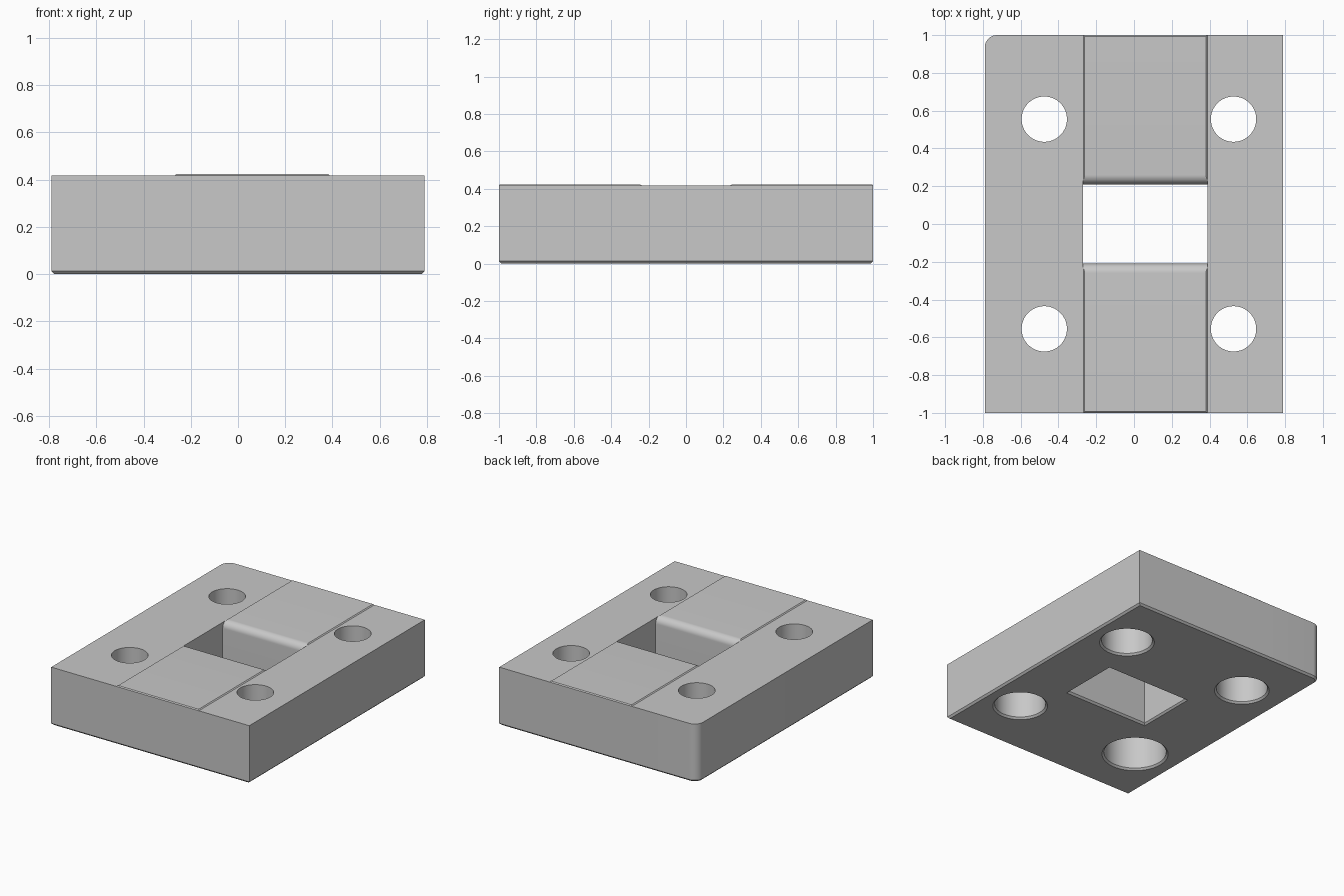
import bpy, bmesh, math

if "Cube" in bpy.data.objects:
    bpy.data.objects.remove(bpy.data.objects["Cube"])

H, PAD_Z, CH = 0.418, 0.4245, 0.013       # plate height, raised strip height, bottom chamfer
X, Y, R = 0.79, 1.0, 0.065                # half width, half depth, rounded corner radius
XL, XR = -0.268, 0.388                    # raised strip sides
SEG = 64

grey = bpy.data.materials.new("plain grey")
grey.diffuse_color = (0.58, 0.58, 0.58, 1)
grey.use_nodes = True
grey.node_tree.nodes["Principled BSDF"].inputs["Base Color"].default_value = grey.diffuse_color


def make_object(name, bm):
    bmesh.ops.recalc_face_normals(bm, faces=bm.faces)
    mesh = bpy.data.meshes.new(name)
    bm.to_mesh(mesh)
    bm.free()
    mesh.materials.append(grey)
    obj = bpy.data.objects.new(name, mesh)
    bpy.context.collection.objects.link(obj)
    return obj


def loft(bm, rings, caps=(True, True)):
    """Skin a list of equal-length point rings; returns the vertex rings."""
    vs = [[bm.verts.new(p) for p in ring] for ring in rings]
    n = len(vs[0])
    for a, b in zip(vs, vs[1:]):
        for i in range(n):
            j = (i + 1) % n
            bm.faces.new((a[i], a[j], b[j], b[i]))
    if caps[0]:
        bm.faces.new(vs[0][::-1])
    if caps[1]:
        bm.faces.new(vs[-1])
    return vs


def outline(d, z):
    """Plate outline inset by d, with one rounded back left corner."""
    x, y = X - d, Y - d
    pts = [(-x, -y), (XL, -y), (XR, -y), (x, -y), (x, y), (XR, y), (XL, y)]
    r = R - d
    for i in range(13):
        a = math.pi / 2 * (1 + i / 12)
        pts.append((-X + R + r * math.cos(a), Y - R + r * math.sin(a)))
    return [(px, py, z) for px, py in pts]


# Plate with chamfered underside and a slightly raised centre strip
bm = bmesh.new()
t = loft(bm, [outline(CH, 0), outline(0, CH), outline(0, H)], (True, False))[-1]
bm.faces.new([t[0], t[1], t[6]] + t[7:])
bm.faces.new(t[2:6])
e = 0.007
base = [t[1], t[2], t[5], t[6]]
top = [bm.verts.new(p) for p in ((XL + e, -Y + e, PAD_Z), (XR - e, -Y + e, PAD_Z),
                                 (XR - e, Y - e, PAD_Z), (XL + e, Y - e, PAD_Z))]
for i in range(4):
    j = (i + 1) % 4
    bm.faces.new((base[i], base[j], top[j], top[i]))
bm.faces.new(top)
plate = make_object("plate", bm)

cutters = []

# Window cutter: profile across y with rounded upper lips
WY, LIP = 0.21, 0.05
half = [(WY, -0.1)]
for i in range(13):
    a = math.pi / 2 * i / 12
    half.append((WY + LIP * (1 - math.cos(a)), PAD_Z - LIP + LIP * math.sin(a)))
half.append((WY + LIP, 0.6))
profile = half + [(-y, z) for y, z in reversed(half)]
bm = bmesh.new()
loft(bm, [[(x, y, z) for y, z in profile] for x in (XL - 0.001, XR + 0.001)])
cutters.append(make_object("window_cutter", bm))

# Chamfer around the underside of the window
bm = bmesh.new()
rings = []
for z in (-0.02, 0.03):
    d = CH - z
    rings.append([(XL - d, -WY - d, z), (XR + d, -WY - d, z),
                  (XR + d, WY + d, z), (XL - d, WY + d, z)])
loft(bm, rings)
cutters.append(make_object("window_chamfer_cutter", bm))

# Stepped bolt holes, wider from below with a chamfered mouth
for cx in (-0.475, 0.527):
    for cy in (-0.555, 0.555):
        wide = 0.208 if cx < 0 and cy < 0 else 0.17
        steps = [(wide + CH + 0.02, -0.02), (wide, CH), (wide, 0.27), (0.12, 0.27), (0.12, 0.6)]
        bm = bmesh.new()
        loft(bm, [[(cx + r * math.cos(math.tau * k / SEG), cy + r * math.sin(math.tau * k / SEG), z)
                   for k in range(SEG)] for r, z in steps])
        cutters.append(make_object("bolt_hole_cutter", bm))

# Cut the openings, then remove the cutters
bpy.context.view_layer.objects.active = plate
plate.select_set(True)
for c in cutters:
    c.hide_render = True
    mod = plate.modifiers.new("cut", 'BOOLEAN')
    mod.operation, mod.solver, mod.object = 'DIFFERENCE', 'EXACT', c
    bpy.ops.object.modifier_apply(modifier=mod.name)
    bpy.data.objects.remove(c)

bpy.ops.object.shade_smooth_by_angle(angle=math.radians(25))
